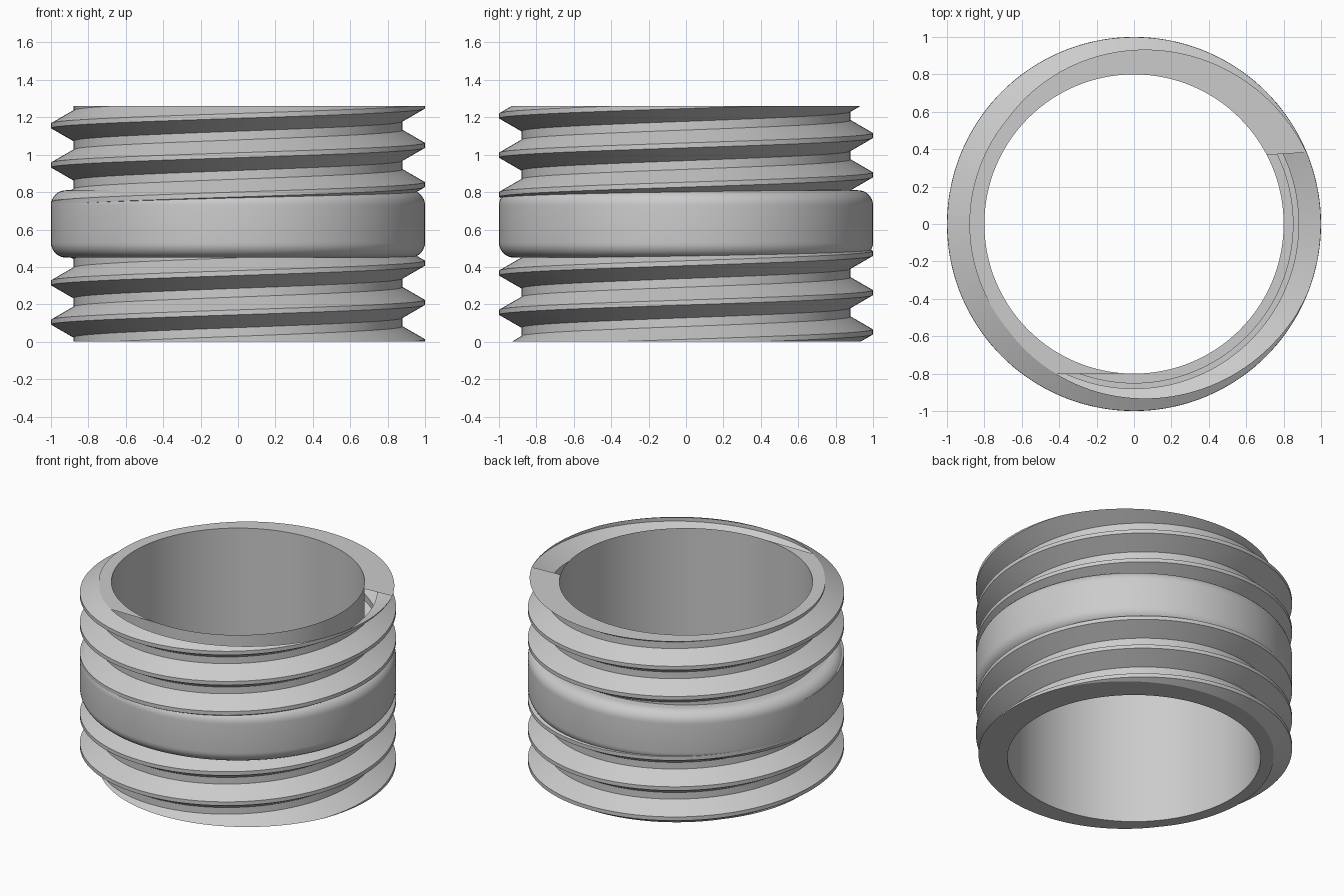
import bpy, bmesh, math

if "Cube" in bpy.data.objects:
    bpy.data.objects.remove(bpy.data.objects["Cube"])

SEGMENTS = 144
HEIGHT = 1.26
PITCH = HEIGHT / 6
BORE = 0.8        # inner radius
ROOT = 0.88       # thread valley radius
CREST = 0.999     # thread tip radius, just under the band
HALF_TIP = PITCH / 16
FLANK = (CREST - ROOT) * math.tan(math.radians(30))

grey = bpy.data.materials.new("plain grey")
grey.use_nodes = True
grey.diffuse_color = (0.6, 0.6, 0.6, 1)
grey.node_tree.nodes["Principled BSDF"].inputs["Base Color"].default_value = grey.diffuse_color


def polar(radius, turn, z):
    angle = math.tau * turn
    return (radius * math.cos(angle), radius * math.sin(angle), z)


def sweep(bm, profile, rise=0.0, closed=False):
    """Turn a list of (radius, z) points about z, climbing by rise per turn."""
    columns = [[bm.verts.new(polar(r, j / SEGMENTS, z + rise * j / SEGMENTS)) for r, z in profile]
               for j in range(SEGMENTS + 1)]
    count = len(profile)
    for a, b in zip(columns, columns[1:]):
        for i in range(count if closed else count - 1):
            k = (i + 1) % count
            bm.faces.new((a[i], b[i], b[k], a[k]))


def finish(bm, name):
    bmesh.ops.remove_doubles(bm, verts=bm.verts, dist=1e-5)
    bmesh.ops.recalc_face_normals(bm, faces=bm.faces)
    mesh = bpy.data.meshes.new(name)
    bm.to_mesh(mesh)
    bm.free()
    mesh.materials.append(grey)
    obj = bpy.data.objects.new(name, mesh)
    bpy.context.collection.objects.link(obj)
    bpy.ops.object.select_all(action="DESELECT")
    obj.select_set(True)
    bpy.context.view_layer.objects.active = obj
    bpy.ops.object.shade_smooth_by_angle(angle=math.radians(30))
    return obj


# Threaded sleeve: a helical outer wall and a bore, both overlong
bm = bmesh.new()
thread = []
for k in range(-2, 9):
    z = k * PITCH
    thread += [(ROOT, z - HALF_TIP - FLANK), (CREST, z - HALF_TIP),
               (CREST, z + HALF_TIP), (ROOT, z + HALF_TIP + FLANK)]
sweep(bm, thread, rise=PITCH)
sweep(bm, [(BORE, HEIGHT + PITCH), (BORE, -PITCH)])
bmesh.ops.remove_doubles(bm, verts=bm.verts, dist=1e-5)

# Trim both ends flat and cap them with rings
for z, up in ((0, -1), (HEIGHT, 1)):
    cut = bmesh.ops.bisect_plane(bm, geom=bm.verts[:] + bm.edges[:] + bm.faces[:],
                                 plane_co=(0, 0, z), plane_no=(0, 0, up), clear_outer=True)
    rim = [e for e in cut["geom_cut"] if isinstance(e, bmesh.types.BMEdge)]
    bmesh.ops.triangle_fill(bm, use_beauty=True, edges=rim, normal=(0, 0, up))
finish(bm, "threaded_sleeve")

# Rounded band around the middle
bm = bmesh.new()
LOW, HIGH, ROUND, STEPS = 0.45, 0.81, 0.08, 8
band = [(ROOT - 0.03, LOW)]
for centre, start in ((LOW + ROUND, -90), (HIGH - ROUND, 0)):
    for i in range(STEPS + 1):
        a = math.radians(start + 90 * i / STEPS)
        band.append((1 - ROUND + ROUND * math.cos(a), centre + ROUND * math.sin(a)))
band.append((ROOT - 0.03, HIGH))
sweep(bm, band, closed=True)
finish(bm, "middle_band")
